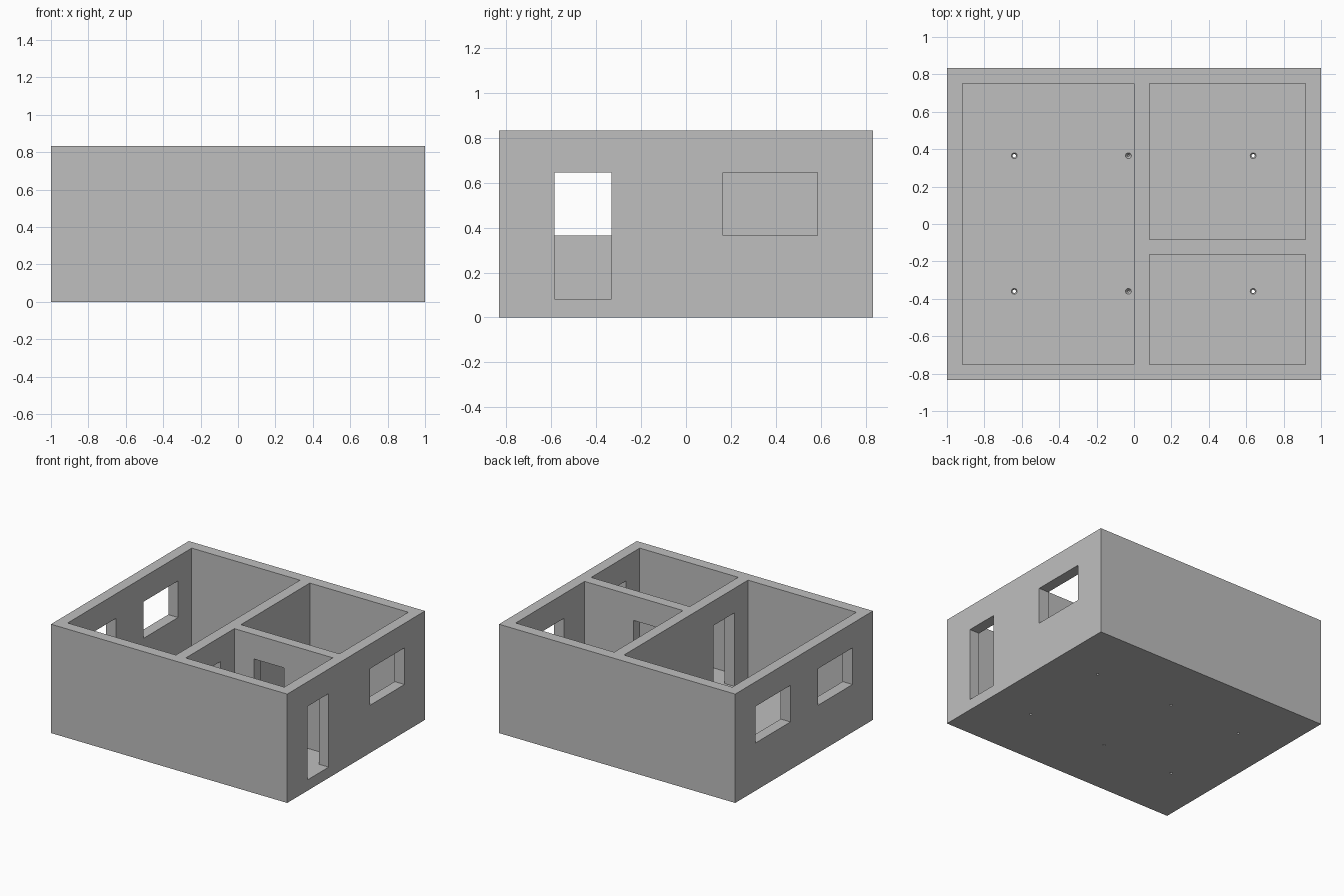
import bpy

default = bpy.data.objects.get("Cube")
if default:
    bpy.data.objects.remove(default, do_unlink=True)

# Plain grey plaster for the whole building
grey = bpy.data.materials.new("plain_grey")
grey.use_nodes = True
colour = (0.52, 0.52, 0.52, 1)
grey.diffuse_color = colour
grey.node_tree.nodes["Principled BSDF"].inputs["Base Color"].default_value = colour

FLOOR, HEIGHT = 0.083, 0.833
SILL, LINTEL = 0.365, 0.645


def box(name, x, y, z):
    """Box spanning the given (min, max) ranges."""
    bpy.ops.mesh.primitive_cube_add(size=1, location=[sum(r) / 2 for r in (x, y, z)])
    ob = bpy.context.object
    ob.name = name
    ob.scale = [r[1] - r[0] for r in (x, y, z)]
    bpy.ops.object.transform_apply(location=True, rotation=False, scale=True)
    ob.data.materials.append(grey)
    return ob


def cone(name, x, y, z, r_low, r_high):
    """Round cutter between two heights."""
    bpy.ops.mesh.primitive_cone_add(vertices=24, radius1=r_low, radius2=r_high,
                                    depth=z[1] - z[0], location=(x, y, sum(z) / 2))
    ob = bpy.context.object
    ob.name = name
    bpy.ops.object.transform_apply(location=True, rotation=False, scale=True)
    ob.data.materials.append(grey)
    return ob


def cut(target, cutter):
    """Subtract the cutter and discard it."""
    cutter.hide_render = True
    mod = target.modifiers.new("cut", 'BOOLEAN')
    mod.operation = 'DIFFERENCE'
    mod.solver = 'EXACT'
    mod.object = cutter
    bpy.context.view_layer.objects.active = target
    bpy.ops.object.modifier_apply(modifier=mod.name)
    bpy.data.objects.remove(cutter, do_unlink=True)


# Solid block that becomes floor and walls
house = box("house_shell", (-1, 1), (-0.833, 0.833), (0, HEIGHT))

# Three open rooms: one long, two on the left side
rooms = [((-0.917, 0), (-0.75, 0.75)),
         ((0.083, 0.917), (-0.083, 0.75)),
         ((0.083, 0.917), (-0.75, -0.163))]
for x, y in rooms:
    cut(house, box("room_cutter", x, y, (FLOOR, HEIGHT + 0.1)))

# Doorways: outer wall, long partition, short partition
doors = [((0.87, 1.1), (-0.585, -0.332)),
         ((-0.04, 0.12), (-0.585, -0.332)),
         ((0.25, 0.503), (-0.2, -0.04))]
for x, y in doors:
    cut(house, box("door_cutter", x, y, (FLOOR, LINTEL)))

# Windows: two in the right wall, one in the left wall
windows = [((0.87, 1.1), (0.165, 0.585)),
           ((-1.1, -0.87), (0.165, 0.585)),
           ((-1.1, -0.87), (-0.585, -0.165))]
for x, y in windows:
    cut(house, box("window_cutter", x, y, (SILL, LINTEL)))

# Countersunk screw holes through the floor
for x in (-0.64, -0.03, 0.637):
    for y in (-0.36, 0.365):
        cut(house, cone("hole_cutter", x, y, (-0.05, 0.12), 0.009, 0.009))
        cut(house, cone("countersink_cutter", x, y, (0.067, 0.091), 0.005, 0.021))
